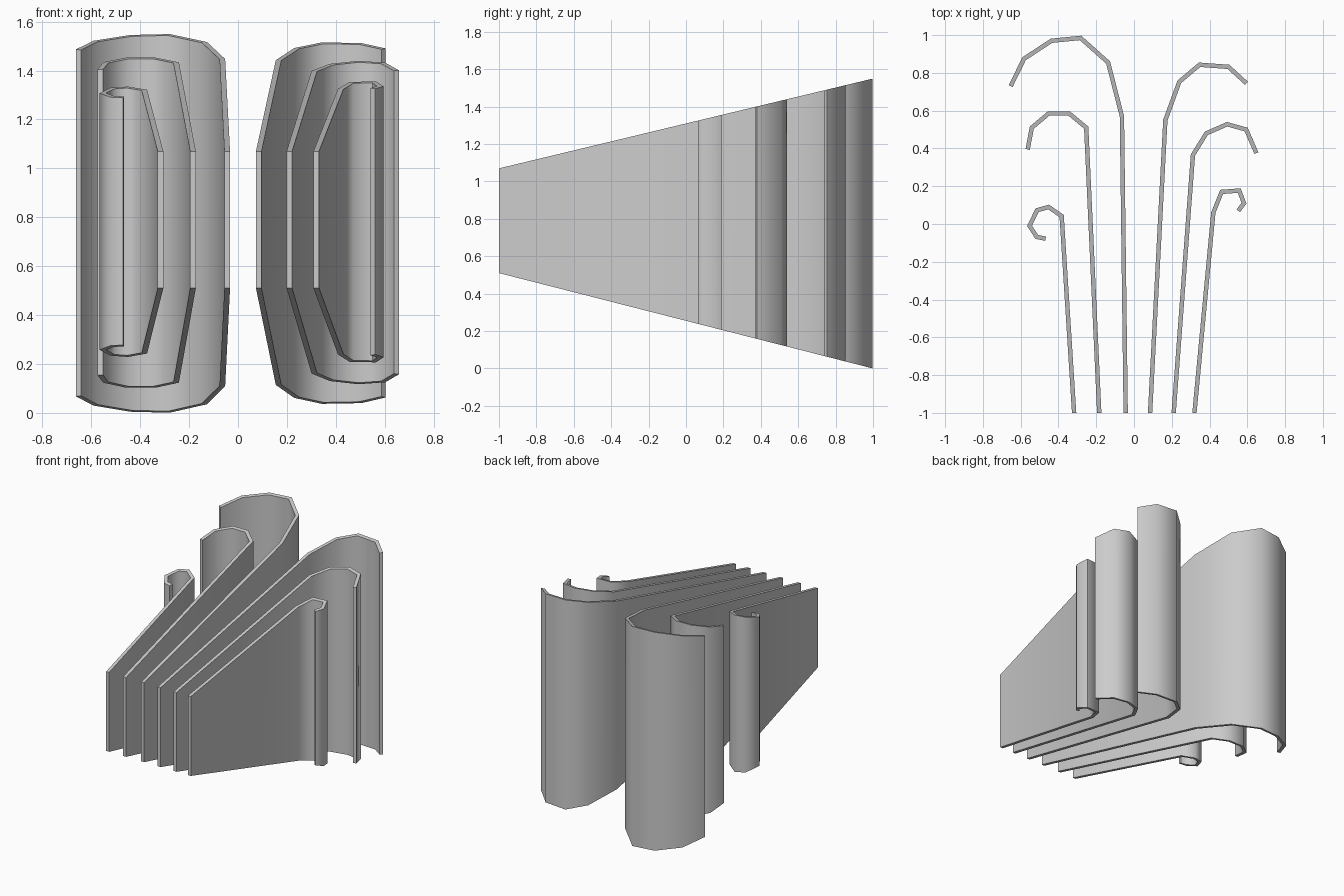
import bpy, bmesh, math
from mathutils import Vector

if "Cube" in bpy.data.objects:
    bpy.data.objects.remove(bpy.data.objects["Cube"])

HALF = 0.0115  # half the sheet thickness


def top(y):
    return 1.07 + 0.24 * (y + 1)


def bottom(y):
    return 0.51 - 0.255 * (y + 1)


def offset(path, d):
    """Mitred sideways offset of a plan-view path."""
    pts = [Vector(p) for p in path]
    dirs = [(b - a).normalized() for a, b in zip(pts, pts[1:])]
    norms = [Vector((-v.y, v.x)) for v in dirs]
    out = []
    for i, p in enumerate(pts):
        if i == 0:
            m = Vector((-1, 0))  # flat front end
        elif i == len(pts) - 1:
            m = norms[-1]
        else:
            m = norms[i - 1] + norms[i]
            m = m / (1 + norms[i - 1].dot(norms[i])) * 1.0
        out.append(p + m * d)
    return out


def curled_sheet(name, path):
    """Thin upright sheet whose height fans out towards the back."""
    bm = bmesh.new()
    rings = []
    for a, b in zip(offset(path, HALF), offset(path, -HALF)):
        rings.append([bm.verts.new((p.x, p.y, f(p.y)))
                      for p, f in ((a, bottom), (b, bottom), (b, top), (a, top))])
    for r, s in zip(rings, rings[1:]):
        for k in range(4):
            n = (k + 1) % 4
            bm.faces.new((r[k], r[n], s[n], s[k]))
    bm.faces.new(rings[0])
    bm.faces.new(rings[-1])
    bmesh.ops.recalc_face_normals(bm, faces=bm.faces)
    mesh = bpy.data.meshes.new(name)
    bm.to_mesh(mesh)
    bm.free()
    obj = bpy.data.objects.new(name, mesh)
    bpy.context.collection.objects.link(obj)
    bpy.ops.object.select_all(action='DESELECT')
    obj.select_set(True)
    bpy.context.view_layer.objects.active = obj
    bpy.ops.object.shade_smooth_by_angle(angle=math.radians(66))


# Plan-view centre lines, front end first
SHEETS = {
    "left_inner_sheet": [(-.044, -1), (-.064, .57), (-.137, .855), (-.283, .985),
                         (-.437, .97), (-.582, .875), (-.653, .73)],
    "left_middle_sheet": [(-.184, -1), (-.253, .51), (-.343, .585), (-.452, .585),
                          (-.541, .51), (-.563, .395)],
    "left_outer_sheet": [(-.317, -1), (-.383, .042), (-.452, .09), (-.513, .073),
                         (-.553, -.01), (-.515, -.068), (-.468, -.078)],
    "right_inner_sheet": [(.085, -1), (.166, .55), (.24, .753), (.347, .843),
                          (.5, .832), (.595, .745)],
    "right_middle_sheet": [(.21, -1), (.312, .365), (.383, .48), (.493, .528),
                           (.594, .5), (.648, .375)],
    "right_outer_sheet": [(.32, -1), (.42, .06), (.464, .17), (.557, .177),
                          (.582, .11), (.552, .07)],
}
for name, path in SHEETS.items():
    curled_sheet(name, path)
